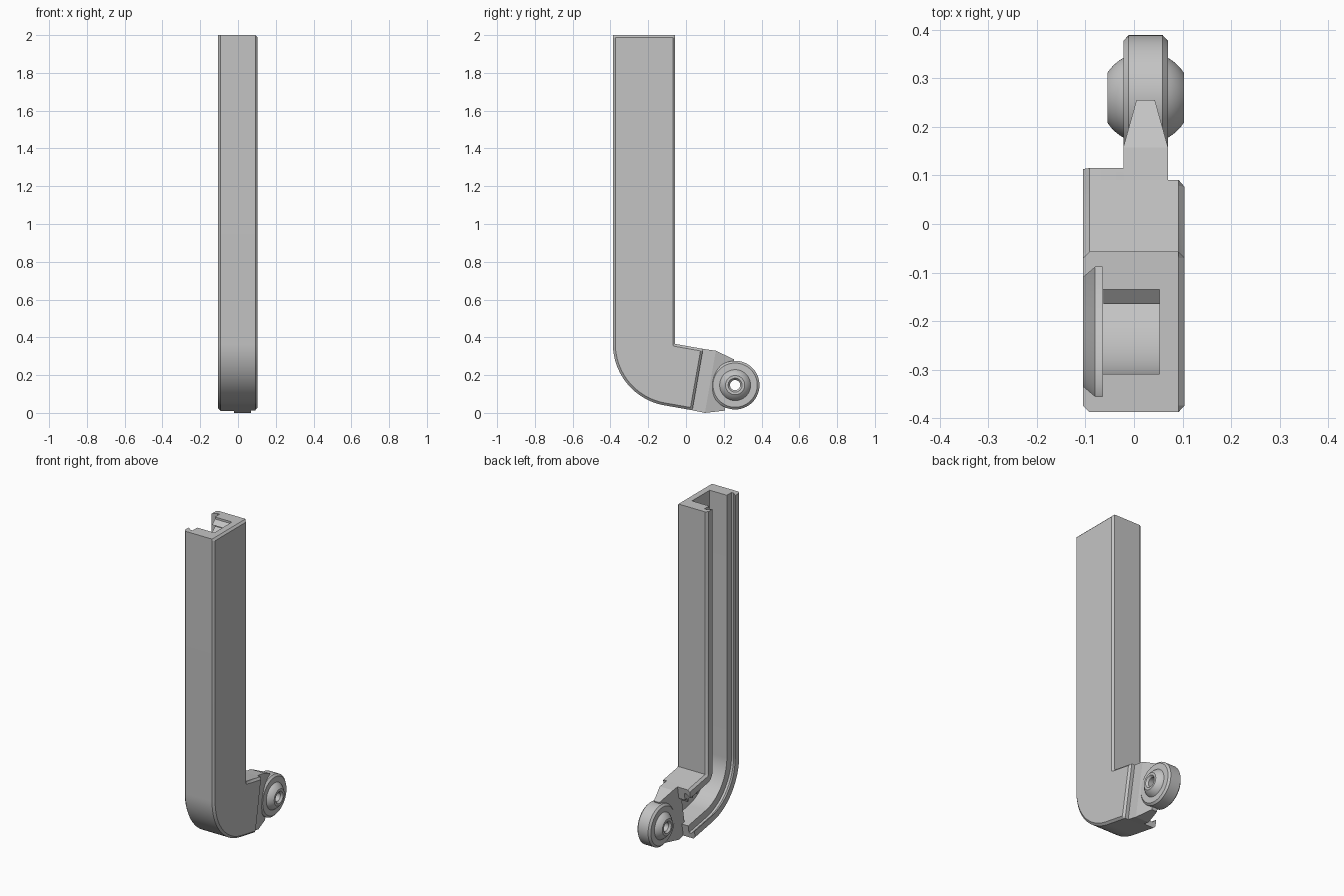
import bpy
import bmesh
from math import sin, cos, radians, sqrt
from mathutils import Vector

cube = bpy.data.objects.get("Cube")
if cube:
    bpy.data.objects.remove(cube, do_unlink=True)

grey = bpy.data.materials.new("plain grey")
grey.use_nodes = True
grey.diffuse_color = (0.55, 0.55, 0.55, 1)
grey.node_tree.nodes["Principled BSDF"].inputs["Base Color"].default_value = (0.55, 0.55, 0.55, 1)


def add_loft(bm, rings, closed=False):
    """Bridge equal rings of points; cap the ends unless closed."""
    loops = [[bm.verts.new(p) for p in ring] for ring in rings]
    pairs = list(zip(loops, loops[1:]))
    if closed:
        pairs.append((loops[-1], loops[0]))
    else:
        bm.faces.new(loops[0])
        bm.faces.new(loops[-1])
    n = len(loops[0])
    for a, b in pairs:
        for i in range(n):
            j = (i + 1) % n
            bm.faces.new((a[i], a[j], b[j], b[i]))


def finish(name, bm, smooth=True):
    bmesh.ops.remove_doubles(bm, verts=bm.verts, dist=1e-5)
    bmesh.ops.recalc_face_normals(bm, faces=bm.faces)
    mesh = bpy.data.meshes.new(name)
    bm.to_mesh(mesh)
    bm.free()
    mesh.materials.append(grey)
    obj = bpy.data.objects.new(name, mesh)
    bpy.context.collection.objects.link(obj)
    if smooth:
        bpy.ops.object.select_all(action="DESELECT")
        obj.select_set(True)
        bpy.context.view_layer.objects.active = obj
        bpy.ops.object.shade_smooth_by_angle(angle=radians(25))
    return obj


# The arm bends about its inner corner; u is the distance outward from it
PIVOT = Vector((0, -0.057, 0.365))
TILT = radians(80)
TOP = 2 - PIVOT.z


def place(x, u, angle, s):
    """Point at side offset x, depth u, bend angle and distance s along the arm."""
    out = Vector((0, -cos(angle), -sin(angle)))
    along = Vector((0, sin(angle), -cos(angle)))
    return PIVOT + Vector((x, 0, 0)) + out * u + along * s


# Channel arm: chamfered C section with a dovetail slot open to one side
half = [(0.104, 0.013), (0.092, 0), (-0.092, 0), (-0.105, 0.013), (-0.105, 0.053),
        (-0.08, 0.032), (-0.065, 0.032), (-0.065, 0.078), (0.053, 0.078)]
DEPTH = 0.33
section = half + [(x, DEPTH - u) for x, u in reversed(half)]


def station(angle, s, limit=1):
    return [place(min(x, limit), u, angle, s) for x, u in section]


BEND = 24
rings = [station(0, -TOP, 0.092), station(0, -TOP + 0.012)]
rings += [station(TILT * i / BEND, 0) for i in range(BEND + 1)]
rings += [station(TILT, 0.138), station(TILT, 0.15, 0.092),
          station(TILT, 0.15, 0.07), station(TILT, 0.175, 0.07)]
bm = bmesh.new()
add_loft(bm, rings)
finish("channel_arm", bm)

# Ridges on the inner wall of the channel
bm = bmesh.new()


def ridge(angle, s, pitch):
    tooth = [(0.075, s), (0.108, s + pitch * 0.6), (0.075, s + pitch * 0.8)]
    add_loft(bm, [[place(x, u, angle, t) for u, t in tooth] for x in (-0.063, 0.055)])


PITCH = 0.045
for i in range(int((TOP - 0.08) / PITCH)):
    ridge(0, -TOP + 0.01 + i * PITCH, PITCH)
for i in range(3):
    ridge(TILT, 0.03 + i * PITCH, PITCH)
finish("inner_ridges", bm, smooth=False)

# Bracket: full width at the foot, tapering into the roller
bm = bmesh.new()
MID = 0.024
stations = [(place(0, 0, TILT, 0.15), place(0, DEPTH, TILT, 0.15), 0.046),
            (Vector((0, 0.158, 0.329)), Vector((0, 0.1, 0)), 0.046),
            (Vector((0, 0.255, 0.283)), Vector((0, 0.205, 0.012)), 0.019)]
rings = []
for top, bottom, w in stations:
    a, b = Vector((MID - w, 0, 0)), Vector((MID + w, 0, 0))
    rings.append([top + a, top + b, bottom + b, bottom + a])
add_loft(bm, rings)
finish("roller_bracket", bm, smooth=False)

# Roller: chamfered disc with a domed hub and a countersunk through hole
BALL = 0.094
dome = []
for i in range(7):
    x = 0.079 - (0.079 - 0.046) * i / 6
    dome.append((x, sqrt(BALL ** 2 - x ** 2)))
side = [(0.067, 0.027), (0.079, 0.037)] + dome + [(0.046, 0.117), (0.035, 0.129)]
profile = side + [(-x, r) for x, r in reversed(side)]
STEPS = 64
rings = []
for i in range(STEPS):
    a = radians(360 * i / STEPS)
    rings.append([Vector((MID + x, 0.26 + r * cos(a), 0.147 + r * sin(a))) for x, r in profile])
bm = bmesh.new()
add_loft(bm, rings, closed=True)
finish("roller", bm)
